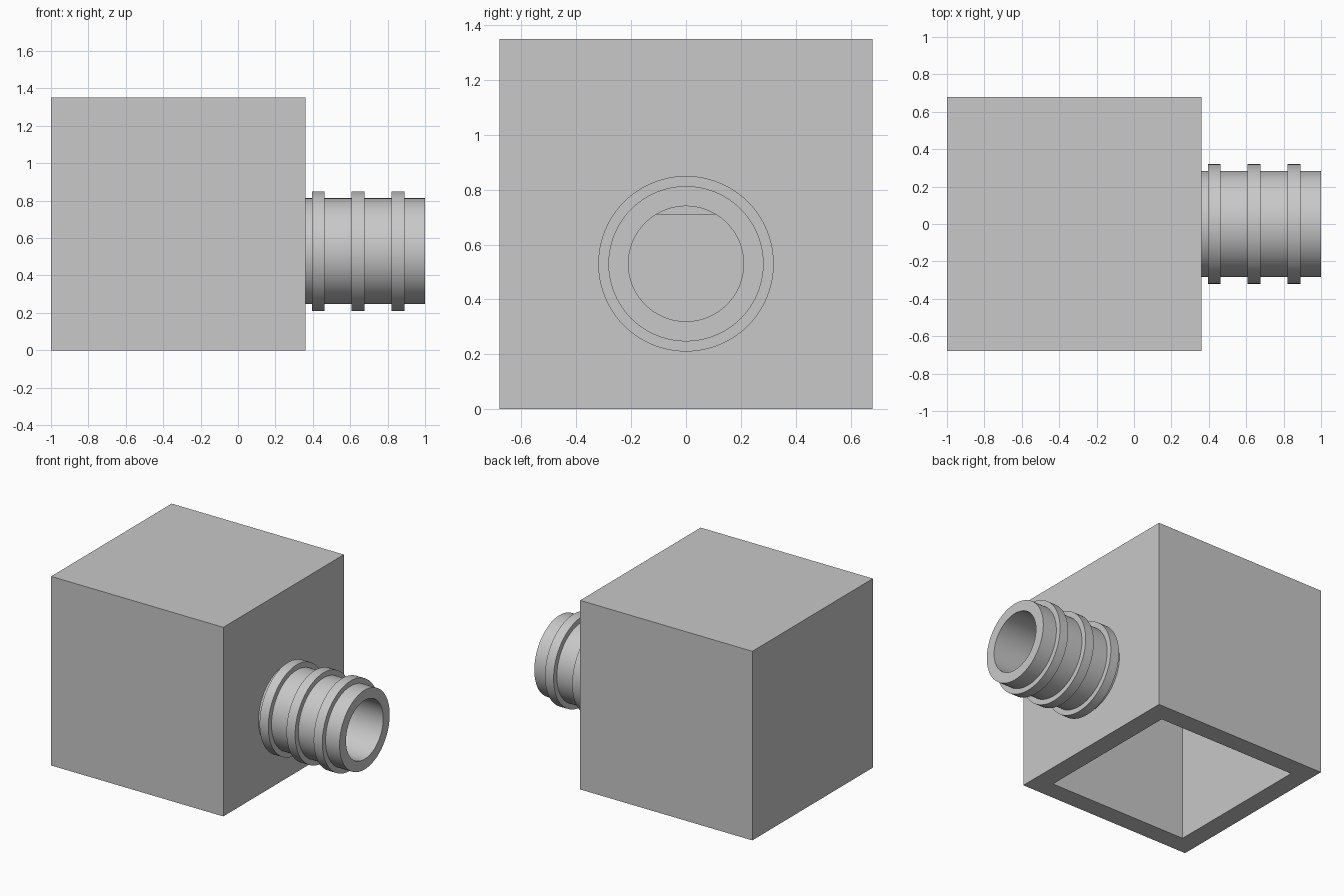
import bpy, bmesh, math
from mathutils import Matrix, Vector

old = bpy.data.objects.get("Cube")
if old:
    bpy.data.objects.remove(old, do_unlink=True)

grey = bpy.data.materials.new("plain grey")
grey.use_nodes = True
color = (0.58, 0.58, 0.58, 1)
grey.diffuse_color = color
grey.node_tree.nodes["Principled BSDF"].inputs["Base Color"].default_value = color

AXIS_Z, BORE, TUBE, RIB = 0.53, 0.21, 0.283, 0.32
SEGMENTS = 96
WALL_X, END_X = 0.36, 1.0


def finish(name, bm):
    bmesh.ops.recalc_face_normals(bm, faces=bm.faces)
    mesh = bpy.data.meshes.new(name)
    bm.to_mesh(mesh)
    bm.free()
    mesh.materials.append(grey)
    obj = bpy.data.objects.new(name, mesh)
    bpy.context.collection.objects.link(obj)
    return obj


def block(name, low, high):
    low, high = Vector(low), Vector(high)
    bm = bmesh.new()
    place = Matrix.Translation((low + high) / 2) @ Matrix.Diagonal((*(high - low), 1))
    bmesh.ops.create_cube(bm, size=1, matrix=place)
    return finish(name, bm)


def lathe(name, profile):
    """Spin (x, radius) points around the spout axis."""
    bm = bmesh.new()
    verts = [bm.verts.new((x, 0, AXIS_Z + r)) for x, r in profile]
    edges = [bm.edges.new(pair) for pair in zip(verts, verts[1:])]
    bmesh.ops.spin(bm, geom=verts + edges, cent=(0, 0, AXIS_Z), axis=(1, 0, 0),
                   angle=math.tau, steps=SEGMENTS)
    bmesh.ops.remove_doubles(bm, verts=bm.verts, dist=0.0001)
    return finish(name, bm)


def smooth(obj):
    bpy.ops.object.select_all(action='DESELECT')
    obj.select_set(True)
    bpy.context.view_layer.objects.active = obj
    bpy.ops.object.shade_smooth_by_angle(angle=math.radians(30))


# Hollow box, open underneath, with a round port in its side wall
box = block("box_housing", (-1, -0.68, 0), (WALL_X, 0.68, 1.35))
cavity = block("cavity_cutter", (-0.864, -0.544, -0.1), (0.224, 0.544, 1.21))
port = lathe("port_cutter", [(0.1, 0), (0.1, BORE), (0.5, BORE), (0.5, 0)])
for cutter in (cavity, port):
    cutter.hide_render = True
    cut = box.modifiers.new(cutter.name, 'BOOLEAN')
    cut.operation = 'DIFFERENCE'
    cut.solver = 'EXACT'
    cut.object = cutter

# Bake the cuts and drop the cutters
bpy.context.view_layer.update()
graph = bpy.context.evaluated_depsgraph_get()
baked = bpy.data.meshes.new_from_object(box.evaluated_get(graph))
box.modifiers.clear()
box.data = baked
for cutter in (cavity, port):
    bpy.data.objects.remove(cutter, do_unlink=True)
smooth(box)

# Inner lip covering the top of the port
block("inner_lip", (0.18, -0.544, 0.71), (0.224, 0.544, 1.21))

# Ribbed hose spout
profile = [(WALL_X, TUBE)]
for start in (0.395, 0.607, 0.822):
    stop = start + 0.068
    profile += [(start, TUBE), (start, RIB), (stop, RIB), (stop, TUBE)]
profile += [(END_X, TUBE), (END_X, BORE), (WALL_X, BORE)]
smooth(lathe("ribbed_spout", profile))
